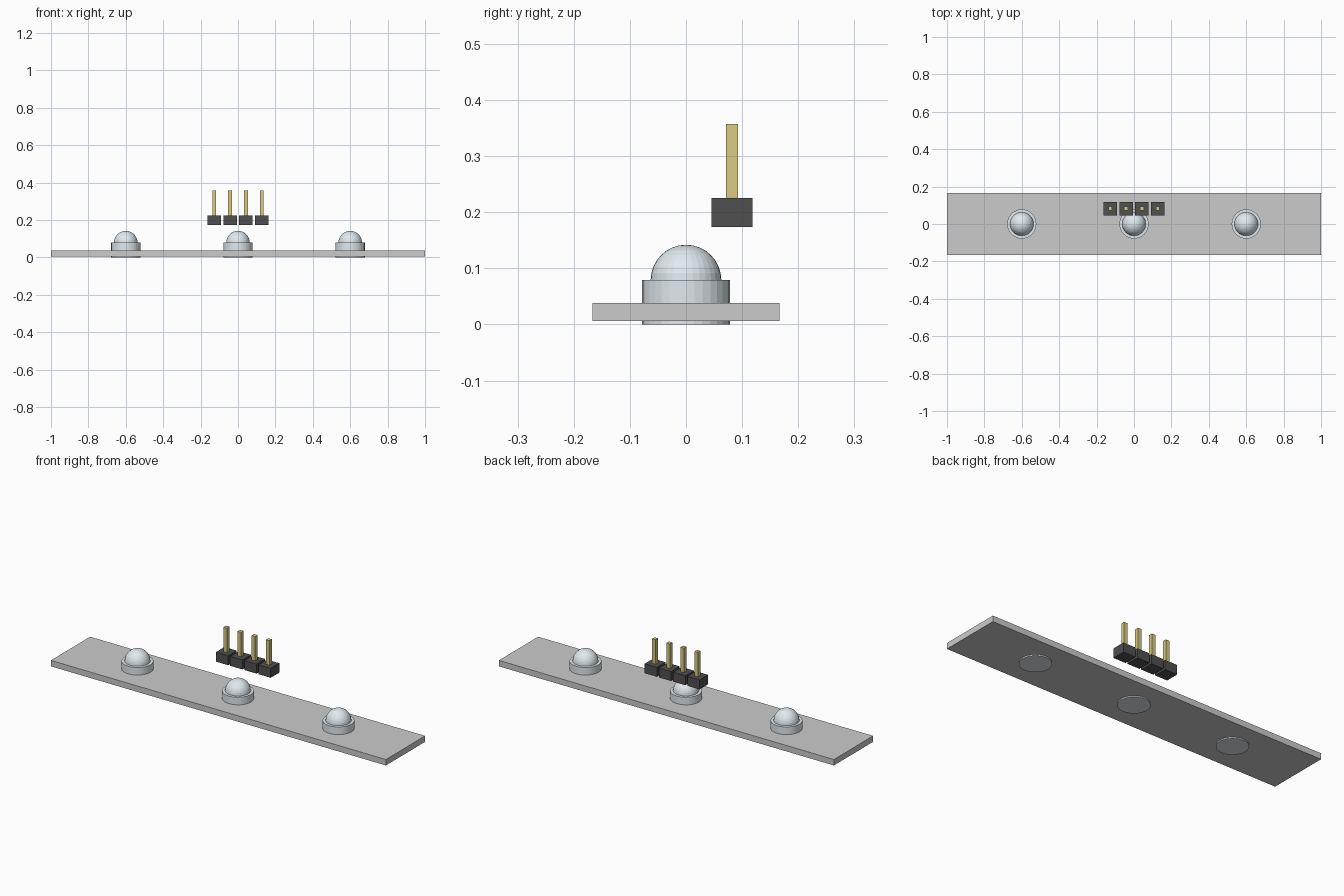
import bpy

if "Cube" in bpy.data.objects:
    bpy.data.objects.remove(bpy.data.objects["Cube"])

def material(name, rgb):
    m = bpy.data.materials.new(name)
    m.diffuse_color = (*rgb, 1)
    m.use_nodes = True
    m.node_tree.nodes["Principled BSDF"].inputs["Base Color"].default_value = m.diffuse_color
    return m

BLACK = material("black_plastic", (0.08, 0.08, 0.08))
GOLD = material("gold", (0.70, 0.60, 0.22))
LENS = material("lens", (0.75, 0.82, 0.86))

def finish(name, mat):
    o = bpy.context.object
    o.name = name
    if mat:
        o.data.materials.append(mat)
    return o

def box(name, x, y, z0, z1, sx, sy, mat=None):
    bpy.ops.mesh.primitive_cube_add(size=1, location=(x, y, (z0 + z1) / 2))
    o = finish(name, mat)
    o.scale = (sx, sy, z1 - z0)
    bpy.ops.object.transform_apply(location=False, rotation=False, scale=True)
    return o

# Flat circuit board
box("board", 0, 0, 0.006, 0.038, 2.0, 0.334)

# Three lights: round base through the board with a domed lens on top
for i, x in enumerate((-0.6, 0.0, 0.6), 1):
    bpy.ops.mesh.primitive_cylinder_add(vertices=32, radius=0.078, depth=0.079,
                                        location=(x, 0, 0.0395))
    finish(f"light_base_{i}", LENS)
    bpy.ops.mesh.primitive_uv_sphere_add(segments=32, ring_count=16, radius=0.063,
                                         location=(x, 0, 0.079))
    finish(f"light_dome_{i}", LENS)

# Pin header floating above the back edge: four blocks, each with a pin
for i in range(4):
    x = (i - 1.5) * 0.0847
    box(f"header_block_{i + 1}", x, 0.082, 0.174, 0.225, 0.073, 0.073, BLACK)
    box(f"header_pin_{i + 1}", x, 0.082, 0.19, 0.357, 0.021, 0.021, GOLD)
